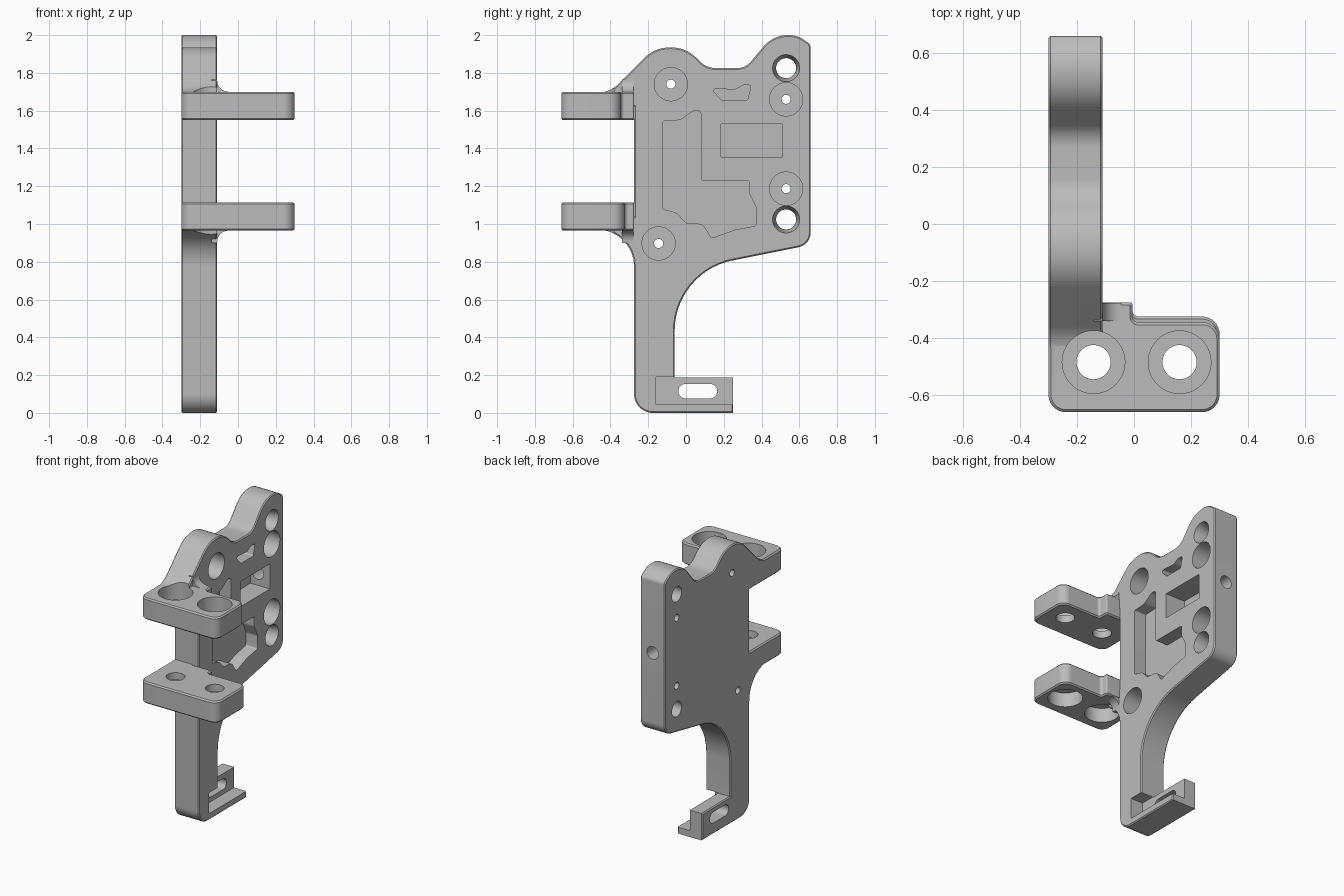
import bpy, bmesh
from math import radians, tan, pi, ceil
from mathutils import Vector, Matrix

cube = bpy.data.objects.get("Cube")
if cube:
    bpy.data.objects.remove(cube, do_unlink=True)

grey = bpy.data.materials.new("plain grey")
grey.use_nodes = True
grey.diffuse_color = (0.5, 0.5, 0.5, 1)
grey.node_tree.nodes["Principled BSDF"].inputs["Base Color"].default_value = grey.diffuse_color

LEFT, RIGHT = -0.30, -0.11      # the two faces of the plate


def rounded(points):
    """Turn corners (a, b, radius) into an outline with true arc fillets."""
    out = []
    for i, (a, b, *r) in enumerate(points):
        p = Vector((a, b))
        if not r:
            out.append(p)
            continue
        u = (Vector(points[i - 1][:2]) - p).normalized()
        v = (Vector(points[(i + 1) % len(points)][:2]) - p).normalized()
        half = u.angle(v) / 2
        start = p + u * r[0] / tan(half)
        centre = p + (u + v).normalized() * (p - start).length / (u + v).normalized().dot(u)
        turn = pi - 2 * half
        sign = 1 if (-u).cross(v) > 0 else -1
        steps = max(3, ceil(turn / radians(6)))
        # the centre is square to the start of the arc
        centre = start + Vector((u.y, -u.x)) * r[0] * sign
        for k in range(steps + 1):
            out.append(centre + Matrix.Rotation(sign * turn * k / steps, 2) @ (start - centre))
    return out


def finish(name, bm):
    bmesh.ops.recalc_face_normals(bm, faces=bm.faces)
    mesh = bpy.data.meshes.new(name)
    bm.to_mesh(mesh)
    bm.free()
    mesh.materials.append(grey)
    obj = bpy.data.objects.new(name, mesh)
    bpy.context.collection.objects.link(obj)
    return obj


def prism(name, points, axis, lo, hi, bevel=0):
    """Extrude an outline along an axis, optionally chamfering its rims."""
    place = {"x": lambda p, d: (d, p[0], p[1]),
             "y": lambda p, d: (p[0], d, p[1]),
             "z": lambda p, d: (p[0], p[1], d)}[axis]
    bm = bmesh.new()
    outline = rounded(points)
    rings = [[bm.verts.new(place(p, d)) for p in outline] for d in (lo, hi)]
    caps = [bm.faces.new(r) for r in rings]
    n = len(outline)
    for i in range(n):
        j = (i + 1) % n
        bm.faces.new((rings[0][i], rings[0][j], rings[1][j], rings[1][i]))
    bmesh.ops.recalc_face_normals(bm, faces=bm.faces)
    if bevel:
        rim = {e for f in caps for e in f.edges}
        bmesh.ops.bevel(bm, geom=list(rim), offset=bevel, segments=1, affect='EDGES')
    return finish(name, bm)


def box(name, lo, hi):
    (a, b, c), (d, e, f) = lo, hi
    return prism(name, [(b, c), (e, c), (e, f), (b, f)], "x", a, d)


def drill(axis, centre, lo, hi, r1, r2=None):
    """Round cutter along an axis; centre gives the other two coordinates."""
    bm = bmesh.new()
    bmesh.ops.create_cone(bm, cap_ends=True, segments=48, radius1=r1,
                          radius2=r1 if r2 is None else r2, depth=hi - lo)
    mid, (a, b) = (lo + hi) / 2, centre
    turn = {"x": Matrix.Rotation(pi / 2, 4, 'Y'), "y": Matrix.Rotation(-pi / 2, 4, 'X'),
            "z": Matrix.Identity(4)}[axis]
    spot = {"x": (mid, a, b), "y": (a, mid, b), "z": (a, b, mid)}[axis]
    bm.transform(Matrix.Translation(spot) @ turn)
    return finish("cutter", bm)


def combine(obj, other, operation):
    other.hide_render = True
    mod = obj.modifiers.new("join", 'BOOLEAN')
    mod.operation, mod.solver, mod.object = operation, 'EXACT', other
    bpy.context.view_layer.objects.active = obj
    bpy.ops.object.modifier_apply(modifier=mod.name)
    bpy.data.objects.remove(other, do_unlink=True)


# Main plate with stem and foot, drawn from the side
bracket = prism("bracket", [
    (-0.275, 0, 0.1), (0.25, 0), (0.25, 0.188), (-0.06, 0.188),
    (-0.06, 0.746, 0.38), (0.66, 0.89, 0.08),
    (0.66, 1.95, 0.03), (0.59, 2.0, 0.14), (0.46, 2.0, 0.17),
    (0.315, 1.825, 0.1), (0.11, 1.825, 0.12), (0, 1.935, 0.19),
    (-0.165, 1.935, 0.19), (-0.405, 1.695, 0.15), (-0.47, 1.695),
    (-0.47, 1.62), (-0.275, 1.62), (-0.275, 1.04), (-0.47, 1.04),
    (-0.47, 0.97), (-0.275, 0.97, 0.194)], "x", LEFT, RIGHT, 0.007)

# Two clamp flanges reaching across the front
for z, back in ((1.55, -0.345), (0.965, -0.325)):
    flange = prism("flange", [
        (LEFT, -0.66, 0.06), (0.30, -0.66, 0.06), (0.30, back, 0.06),
        (-0.005, back, 0.02), (-0.005, -0.275, 0.01), (-0.15, -0.275),
        (-0.15, -0.2), (LEFT, -0.2)], "z", z, z + 0.15, 0.009)
    combine(bracket, flange, 'UNION')

# Concave fillets between the flanges and the plate
for z, s in ((1.70, 1), (0.965, -1)):
    web = prism("web", [
        (-0.14, z - 0.02 * s), (-0.045, z - 0.02 * s), (-0.045, z),
        (RIGHT, z, 0.06), (RIGHT, z + 0.065 * s), (-0.14, z + 0.065 * s)],
        "y", -0.34, -0.277)
    combine(bracket, web, 'UNION')

cutters = []

# Foot: slotted wall on one side, thin ledge below
cutters.append(box("foot_recess", (-0.205, -0.16, 0.045), (0, 0.4, 0.19)))
cutters.append(prism("foot_slot", [
    (-0.04, 0.077, 0.037), (0.165, 0.077, 0.037),
    (0.165, 0.153, 0.037), (-0.04, 0.153, 0.037)], "x", -0.4, 0))

# Flange bolt holes with counterbores on the outer sides
for x in (-0.142, 0.16):
    spot = (x, -0.485)
    cutters += [drill("z", spot, 0.8, 1.85, 0.06),
                drill("z", spot, 1.60, 1.85, 0.11),
                drill("z", spot, 0.8, 1.065, 0.11)]

# Deep screw bores with small through holes
for spot in ((-0.08, 1.74), (0.53, 1.66), (0.53, 1.187), (-0.145, 0.897)):
    cutters += [drill("x", spot, -0.23, 0, 0.088), drill("x", spot, -0.4, 0, 0.024)]

# Countersunk through holes
for z in (1.825, 1.024):
    cutters += [drill("x", (0.53, z), -0.4, 0, 0.053),
                drill("x", (0.53, z), -0.19, RIGHT + 0.01, 0.053, 0.074)]

# Nut pocket and the hole that reaches it from the rear edge
cutters.append(box("nut_pocket", (-0.26, 0.185, 1.355), (0, 0.51, 1.53)))
cutters.append(drill("y", (-0.205, 1.44), 0.4, 0.8, 0.044))

# Shaped lightening pockets
R = 0.012
cutters.append(prism("large_pocket", [
    (-0.125, 1.545, R), (-0.03, 1.55, 0.05), (0.04, 1.6, 0.03), (0.08, 1.6, 0.02),
    (0.08, 1.23, R), (0.335, 1.23, R), (0.335, 1.16, 0.04), (0.375, 1.08, 0.03),
    (0.37, 0.99, R), (0.26, 0.97, 0.1), (0.135, 0.925, R), (0.09, 1.0, 0.05),
    (0, 1.005, 0.03), (-0.05, 1.06, 0.05), (-0.125, 1.08, R)], "x", -0.2, 0))
cutters.append(prism("small_pocket", [
    (0.13, 1.72, R), (0.26, 1.71, 0.05), (0.3, 1.735, 0.03), (0.345, 1.735, R),
    (0.325, 1.655, R), (0.19, 1.655, R)], "x", -0.2, 0))

for cutter in cutters:
    combine(bracket, cutter, 'DIFFERENCE')

# Smooth the curves, keep the machined edges crisp
bpy.ops.object.select_all(action='DESELECT')
bracket.select_set(True)
bpy.context.view_layer.objects.active = bracket
bpy.ops.object.shade_smooth_by_angle(angle=radians(25))
